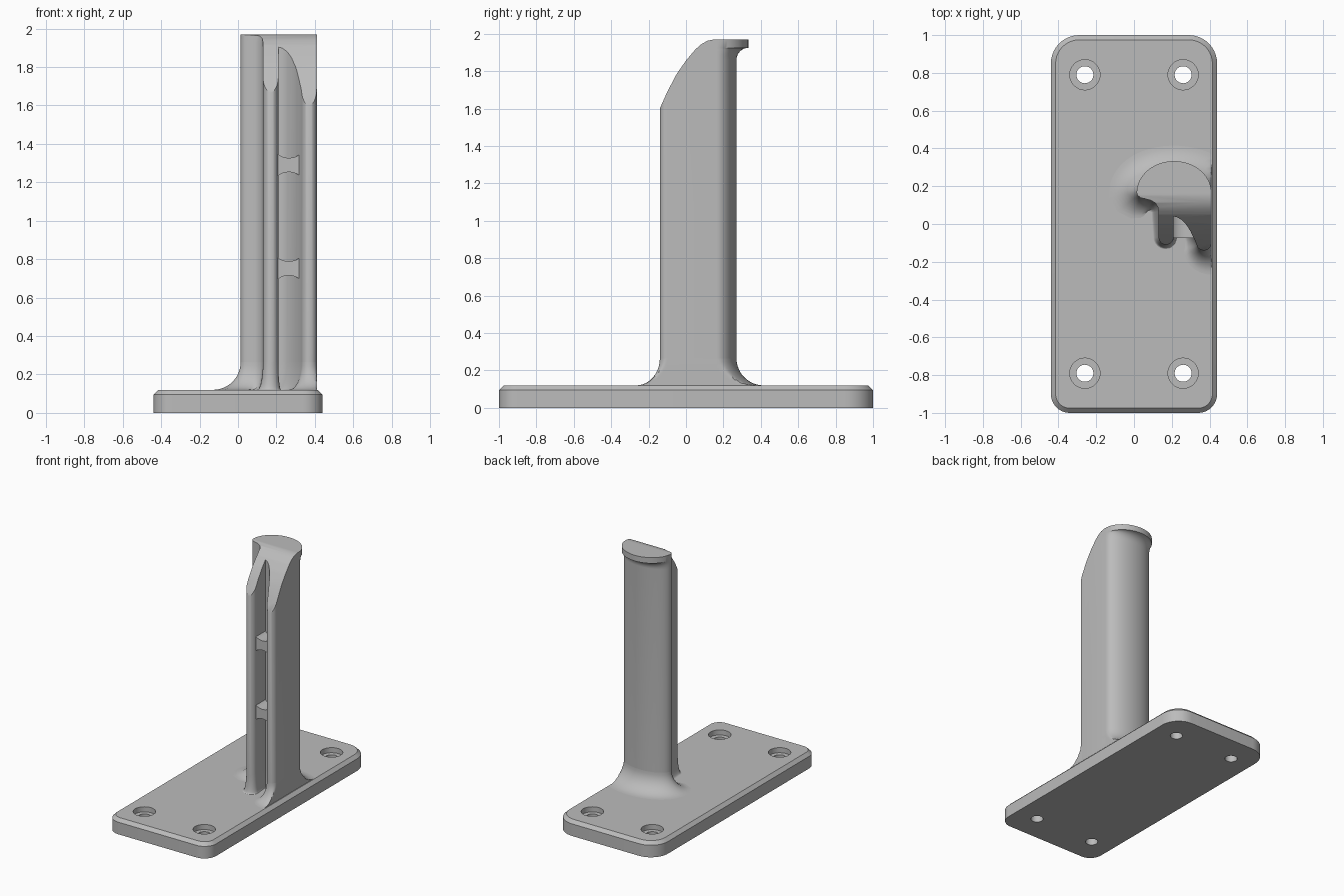
import bpy, bmesh, math
from mathutils import Vector

cube = bpy.data.objects.get("Cube")
if cube:
    bpy.data.objects.remove(cube, do_unlink=True)

grey = bpy.data.materials.new("light_grey")
grey.use_nodes = True
colour = (0.5, 0.5, 0.5, 1)
grey.diffuse_color = colour
grey.node_tree.nodes["Principled BSDF"].inputs["Base Color"].default_value = colour


def arc(cx, cy, rx, ry, start, end, n):
    angles = [math.radians(start + (end - start) * i / n) for i in range(n + 1)]
    return [(cx + rx * math.cos(a), cy + ry * math.sin(a)) for a in angles]


def loft(name, rings, caps=True):
    """Skin a stack of equal-length closed rings."""
    bm = bmesh.new()
    loops = [[bm.verts.new(p) for p in ring] for ring in rings]
    n = len(loops[0])
    for low, high in zip(loops, loops[1:]):
        for i in range(n):
            j = (i + 1) % n
            bm.faces.new((low[i], low[j], high[j], high[i]))
    if caps:
        bm.faces.new(loops[0][::-1])
        bm.faces.new(loops[-1])
        bmesh.ops.recalc_face_normals(bm, faces=bm.faces)
    mesh = bpy.data.meshes.new(name)
    bm.to_mesh(mesh)
    bm.free()
    mesh.materials.append(grey)
    obj = bpy.data.objects.new(name, mesh)
    bpy.context.collection.objects.link(obj)
    return obj


def activate(obj):
    bpy.ops.object.select_all(action="DESELECT")
    obj.select_set(True)
    bpy.context.view_layer.objects.active = obj


def cut(obj, cutter):
    cutter.hide_render = True
    mod = obj.modifiers.new("cut", "BOOLEAN")
    mod.operation = "DIFFERENCE"
    mod.solver = "EXACT"
    mod.object = cutter
    activate(obj)
    bpy.ops.object.modifier_apply(modifier=mod.name)
    bpy.data.objects.remove(cutter, do_unlink=True)


def smooth(obj):
    activate(obj)
    bpy.ops.object.shade_smooth_by_angle(angle=math.radians(32))


# Base plate: rounded rectangle with a chamfered top edge
def plate_ring(z, inset):
    pts = []
    for sx, sy, start, r in ((1, 1, 0, 0.15), (-1, 1, 90, 0.15),
                             (-1, -1, 180, 0.1), (1, -1, 270, 0.1)):
        rad = r - inset
        pts += arc(sx * (0.44 - r), sy * (1 - r), rad, rad, start, start + 90, 10)
    return [(x, y, z) for x, y in pts]


plate = loft("base_plate", [plate_ring(0, 0), plate_ring(0.095, 0), plate_ring(0.12, 0.025)])

# Counterbored screw holes
for x in (-0.26, 0.26):
    for y in (-0.79, 0.79):
        steps = ((0.045, -0.05), (0.045, 0.08), (0.08, 0.08), (0.08, 0.2))
        cut(plate, loft("hole_cutter", [[(px, py, z) for px, py in arc(x, y, r, r, 0, 348.75, 31)]
                                        for r, z in steps]))
smooth(plate)

# Post cross-section: rounded back, thin rib, open slot and thick rib.
# Each section carries the foot fillet strength at its start and end.
BACK_Y, BACK_DEPTH = 0.165, 0.105
sections = [
    (arc(0.212, BACK_Y, 0.198, BACK_DEPTH, 0, 180, 36), 1, 1),
    ([(0.02, 0.15), (0.035, 0.139), (0.06, 0.133), (0.09, 0.125),
      (0.113, 0.111), (0.126, 0.09), (0.13, 0.065)], 0.95, 0.25),
    (arc(0.17, -0.07, 0.04, 0.04, 180, 360, 12), 0.2, 0.1),
    ([(0.21, 0.04), (0.23, 0.035), (0.255, 0.02), (0.28, -0.008),
      (0.3, -0.04), (0.317, -0.075)], 0.05, 0.35),
    (arc(0.37, -0.1, 0.04, 0.04, 190, 360, 14), 0.45, 1.3),
]
profile, weight = [], []
for pts, w0, w1 in sections:
    for i, p in enumerate(pts):
        profile.append(Vector(p))
        weight.append(min(1, w0 + (w1 - w0) * i / (len(pts) - 1)))

normals = []
for i, p in enumerate(profile):
    before = (p - profile[i - 1]).normalized()
    after = (profile[(i + 1) % len(profile)] - p).normalized()
    tangent = (before + after).normalized()
    normals.append(Vector((tangent.y, -tangent.x)))

# Flared foot, trimmed flush with the flat side of the post
R = 0.145
foot_rings = []
for i in range(13):
    a = math.radians(90 * i / 12)
    out, z = R * (1 - math.sin(a)), 0.12 + R * (1 - math.cos(a))
    ring = []
    for p, n, w in zip(profile, normals, weight):
        q = p + n * out * w
        ring.append((min(q.x, 0.41), q.y, z))
    foot_rings.append(ring)
smooth(loft("flared_foot", foot_rings, caps=False))


# Post with an overhanging lip at the top of the back
def post_ring(z, lip):
    return [(p.x, p.y + lip * max(0, (p.y - BACK_Y) / BACK_DEPTH), z) for p in profile]


post_rings = [post_ring(0.1, 0)]
for i in range(9):
    a = math.radians(90 * i / 8)
    post_rings.append(post_ring(1.86 + 0.065 * math.sin(a), 0.063 * (1 - math.cos(a))))
post_rings.append(post_ring(1.97, 0.063))
post = loft("post", post_rings)

# Curved slope across the front of the post top
slope = [(-0.2, 1.44), (-0.14, 1.6), (-0.1, 1.69), (-0.05, 1.785), (0, 1.857), (0.05, 1.916),
         (0.08, 1.943), (0.115, 1.963), (0.16, 1.972), (0.16, 2.2), (-0.4, 2.2), (-0.4, 1.44)]
cut(post, loft("slope_cutter", [[(x, y, z) for y, z in slope] for x in (-0.3, 0.7)]))
smooth(post)

# Bridging webs in the slot, with hollowed upper and lower ends
for name, z in (("lower_web", 0.752), ("upper_web", 1.29)):
    top = arc(0.265, z + 0.085, 0.07, 0.048, 360, 180, 16)
    bottom = arc(0.265, z - 0.085, 0.07, 0.048, 180, 0, 16)
    smooth(loft(name, [[(x, y, h) for x, h in top + bottom] for y in (-0.075, 0.06)]))
